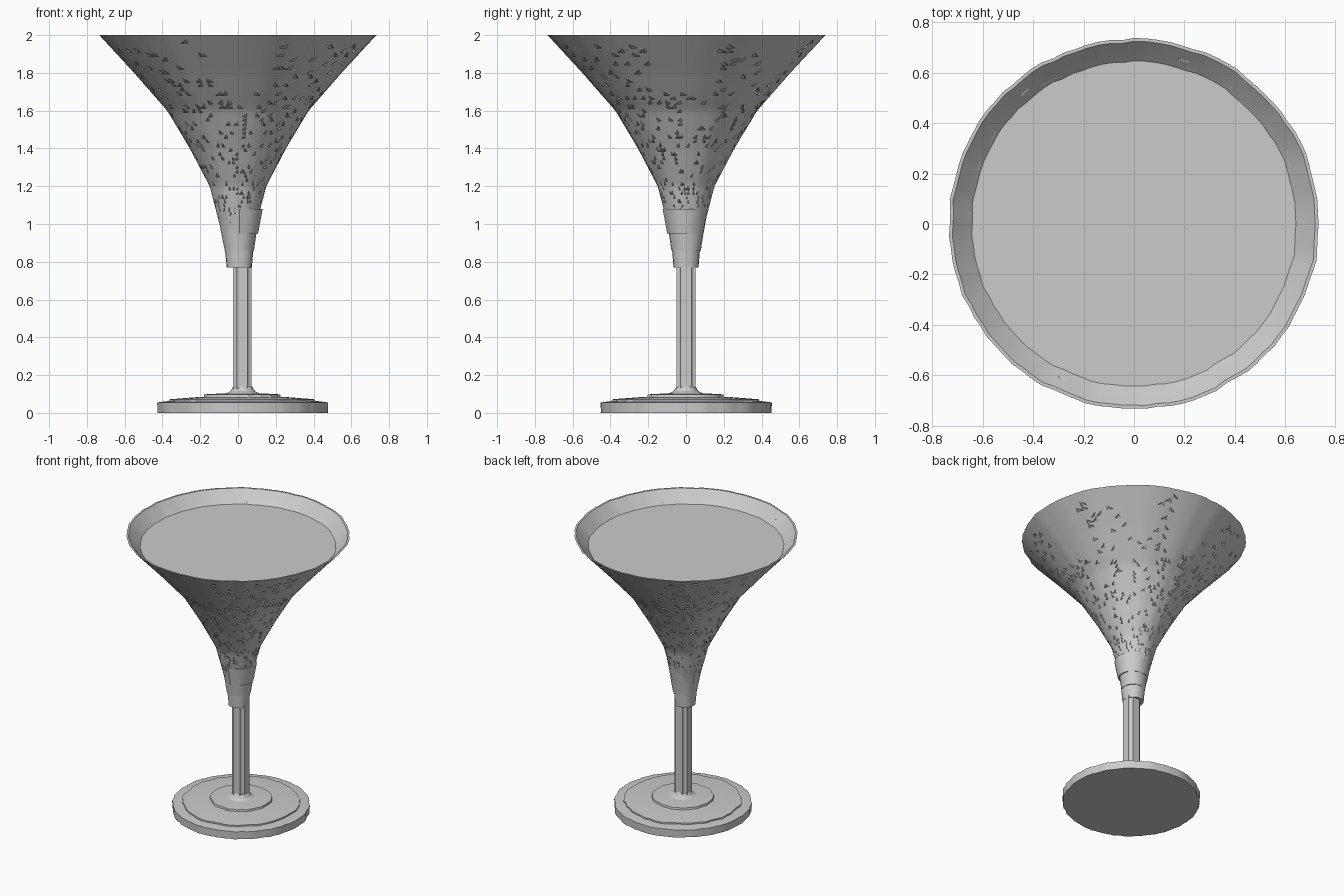
import bpy, bmesh, math, random
from mathutils import Vector

random.seed(4)
cube = bpy.data.objects.get("Cube")
if cube:
    bpy.data.objects.remove(cube)

grey = bpy.data.materials.new("plain grey")
grey.use_nodes = True
grey.diffuse_color = (0.6, 0.6, 0.6, 1)
grey.node_tree.nodes["Principled BSDF"].inputs["Base Color"].default_value = (0.6, 0.6, 0.6, 1)


def finish(bm, name, angle):
    bmesh.ops.recalc_face_normals(bm, faces=bm.faces)
    mesh = bpy.data.meshes.new(name)
    bm.to_mesh(mesh)
    bm.free()
    obj = bpy.data.objects.new(name, mesh)
    bpy.context.collection.objects.link(obj)
    mesh.materials.append(grey)
    bpy.ops.object.select_all(action="DESELECT")
    bpy.context.view_layer.objects.active = obj
    obj.select_set(True)
    bpy.ops.object.shade_smooth_by_angle(angle=math.radians(angle))
    return obj


def lathe(profile, sides, wobble=0.0, cx=0.0):
    """Revolve (radius, height) pairs; wobble gives each column a ragged edge."""
    bm = bmesh.new()
    scale = [1 + random.uniform(-wobble, wobble) for _ in range(sides)]
    rings = []
    for r, z in profile:
        if r == 0:
            rings.append([bm.verts.new((cx, 0, z))] * sides)
            continue
        rings.append([bm.verts.new((cx + r * k * math.cos(math.tau * i / sides),
                                    r * k * math.sin(math.tau * i / sides), z))
                      for i, k in enumerate(scale)])
    for a, b in zip(rings, rings[1:]):
        for i in range(sides):
            j = (i + 1) % sides
            bm.faces.new(list(dict.fromkeys((a[i], a[j], b[j], b[i]))))
    return bm


# Bowl: finely ringed flared cone with a thin rim
KEYS = [(0.06, 0.77), (0.068, 0.85), (0.098, 1.0), (0.15, 1.2), (0.255, 1.4),
        (0.375, 1.6), (0.55, 1.8), (0.735, 2.0)]


def bowl_radius(z):
    for (r0, z0), (r1, z1) in zip(KEYS, KEYS[1:]):
        if z <= z1:
            return r0 + (r1 - r0) * (z - z0) / (z1 - z0)
    return KEYS[-1][0]


ROWS = 54
heights = [0.77 + 1.23 * i / ROWS for i in range(ROWS + 1)]
outer = [(bowl_radius(z), z) for z in heights]
bm = lathe([(0, 0.77)] + outer + [(0.722, 2.0), (0.69, 1.965), (0.66, 1.935),
                                  (0.645, 1.92)], 96, 0.006)
bmesh.ops.recalc_face_normals(bm, faces=bm.faces)

# Small wedge notches, denser on the diagonals and low on the four sides
picked = []
for f in bm.faces:
    c = f.calc_center_median()
    if len(f.verts) < 4 or f.normal.z > 0 or c.z < 1.0 or c.z > 1.98:
        continue
    diagonal = abs(math.sin(2 * math.atan2(c.y, c.x)))
    chance = 0.13 if diagonal > 0.45 else (0.2 if c.z < 1.7 else 0.01)
    if random.random() < chance:
        picked.append(f)
tris = bmesh.ops.triangulate(bm, faces=picked)["faces"]
chosen = [f for f in tris if sum(v.co.z > f.calc_center_median().z for v in f.verts) == 1]
for f in bmesh.ops.extrude_discrete_faces(bm, faces=chosen)["faces"]:
    middle = f.calc_center_median().z
    for v in f.verts:
        if v.co.z < middle:
            d = Vector((v.co.x, v.co.y, 0))
            v.co -= d.normalized() * min(0.016, d.length * 0.1)
finish(bm, "bowl", 35)

# Ragged stepped collar where the bowl meets the stem
for n, (low, high) in enumerate([(0.77, 0.9), (0.86, 1.0), (0.95, 1.08)]):
    bm = lathe([(0, low), (bowl_radius(low) + 0.008, low),
                (bowl_radius(high) + 0.001, high), (0, high)], 16, 0.04, 0.008)
    finish(bm, f"collar_{n + 1}", 35)

# Drink surface
bm = bmesh.new()
bmesh.ops.create_circle(bm, cap_ends=True, segments=96, radius=0.65)
bmesh.ops.translate(bm, verts=bm.verts, vec=(0, 0, 1.92))
finish(bm, "drink_surface", 30)

# Stem: square column with notched corners
H, N = 0.049, 0.028
quarter = [(H, -N), (H, N), (0.038, 0.032), (0.032, 0.038)]
bm = bmesh.new()
loop = []
for turn in range(4):
    c, s = round(math.cos(turn * math.pi / 2)), round(math.sin(turn * math.pi / 2))
    loop += [bm.verts.new((0.022 + x * c - y * s, x * s + y * c, 0.08)) for x, y in quarter]
base = bm.faces.new(loop)
top = bmesh.ops.extrude_face_region(bm, geom=[base])["geom"]
bmesh.ops.translate(bm, vec=(0, 0, 0.75), verts=[v for v in top if isinstance(v, bmesh.types.BMVert)])
finish(bm, "stem", 20)

# Foot: shallow stacked discs with ragged edges
for name, profile, sides, wobble in [
        ("foot_rim", [(0, 0), (0.45, 0), (0.452, 0.055), (0.4, 0.062), (0, 0.062)], 72, 0.01),
        ("foot_step", [(0, 0.05), (0.385, 0.05), (0.385, 0.072), (0.22, 0.085), (0, 0.085)], 56, 0.02),
        ("foot_centre", [(0, 0.07), (0.205, 0.07), (0.2, 0.098), (0.09, 0.104), (0, 0.104)], 40, 0.03),
        ("stem_fillet", [(0, 0.09), (0.095, 0.1), (0.065, 0.115), (0.05, 0.14), (0, 0.14)], 20, 0.02)]:
    finish(lathe(profile, sides, wobble, 0.025), name, 30)
